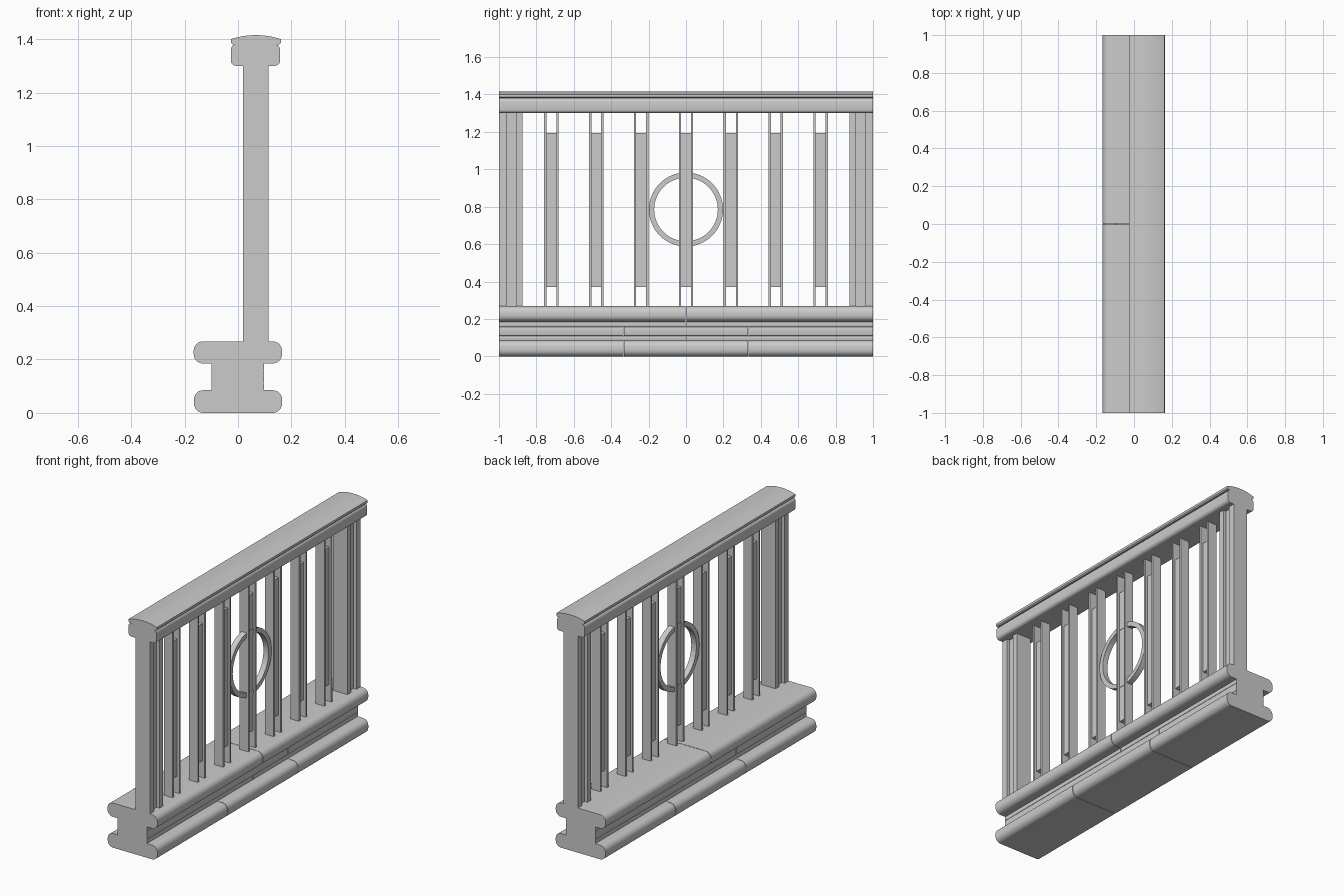
import bpy, math

if "Cube" in bpy.data.objects:
    bpy.data.objects.remove(bpy.data.objects["Cube"])

def finish(name, verts, faces, smooth=False):
    me = bpy.data.meshes.new(name)
    me.from_pydata(verts, [], faces)
    me.update()
    ob = bpy.data.objects.new(name, me)
    bpy.context.collection.objects.link(ob)
    if smooth:
        bpy.ops.object.select_all(action='DESELECT')
        ob.select_set(True)
        bpy.context.view_layer.objects.active = ob
        bpy.ops.object.shade_smooth_by_angle(angle=math.radians(35))
    return ob

def extrude_y(name, prof, y0, y1, smooth=True):
    # counter-clockwise XZ profile swept along Y
    n = len(prof)
    verts = [(x, y, z) for y in (y0, y1) for x, z in prof]
    faces = [tuple(range(n)), tuple(range(2 * n - 1, n - 1, -1))]
    faces += [(i, i + n, (i + 1) % n + n, (i + 1) % n) for i in range(n)]
    return finish(name, verts, faces, smooth)

def rounded(x0, x1, z0, z1, r, seg=6):
    pts = []
    for cx, cz, a in ((x1 - r, z0 + r, -90), (x1 - r, z1 - r, 0),
                      (x0 + r, z1 - r, 90), (x0 + r, z0 + r, 180)):
        for i in range(seg + 1):
            t = math.radians(a + 90 * i / seg)
            pts.append((cx + r * math.cos(t), cz + r * math.sin(t)))
    return pts

def box(name, x0, x1, y0, y1, z0, z1):
    return extrude_y(name, [(x0, z0), (x1, z0), (x1, z1), (x0, z1)], y0, y1, False)

def course(name, prof, count):
    # row of equal stone blocks along Y with hairline joints
    w, g = 2 / count, 0.0015
    for i in range(count):
        a, b = -1 + i * w, -1 + (i + 1) * w
        extrude_y(name, prof, a + (g if i else 0), b - (g if i < count - 1 else 0))

# stone base
course("bottom_slab", rounded(-0.165, 0.165, 0, 0.085, 0.035), 3)
course("lower_course", rounded(-0.10, 0.097, 0.085, 0.11, 0.003, 2), 2)
course("middle_course", rounded(-0.10, 0.097, 0.11, 0.159, 0.003, 2), 3)
course("upper_course", rounded(-0.10, 0.097, 0.159, 0.185, 0.003, 2), 2)
course("top_slab", rounded(-0.166, 0.165, 0.185, 0.268, 0.035), 2)

# hand rail and crowned cap
extrude_y("hand_rail", rounded(-0.027, 0.158, 1.30, 1.38, 0.02), -1, 1)
crown = [(-0.02, 1.38), (0.155, 1.38), (0.161, 1.386)]
for i in range(13):
    t = 1 - i / 6
    crown.append((0.067 + 0.094 * t, 1.415 - 0.015 * t * t))
crown.append((-0.027, 1.386))
extrude_y("rail_cap", crown, -1, 1)

# end posts: two flanges with a recessed web
for s in (-1, 1):
    for name, a, b, x0, x1 in (("post_outer", 0.96, 1.0, 0.018, 0.115),
                               ("post_web", 0.91, 0.96, 0.037, 0.096),
                               ("post_inner", 0.875, 0.91, 0.018, 0.115)):
        box(name, x0, x1, min(s * a, s * b), max(s * a, s * b), 0.265, 1.302)

# balusters: twin flat strips with an inset bar
for i in range(-3, 4):
    y = i * 0.24
    for s in (-1, 1):
        c = y + s * 0.0325
        box("baluster_strip", 0.038, 0.096, c - 0.006, c + 0.006, 0.265, 1.302)
    box("baluster_inset", 0.052, 0.082, y - 0.0275, y + 0.0275, 0.37, 1.195)

# ring ornament of rectangular section
n, zc = 64, 0.785
section = [(0.05, 0.17), (0.084, 0.17), (0.084, 0.198), (0.05, 0.198)]
verts, faces = [], []
for i in range(n):
    a = 2 * math.pi * i / n
    verts += [(x, r * math.cos(a), zc + r * math.sin(a)) for x, r in section]
    for k in range(4):
        j, m = (i + 1) % n, (k + 1) % 4
        faces.append((i * 4 + k, i * 4 + m, j * 4 + m, j * 4 + k))
finish("ring_ornament", verts, faces, True)
